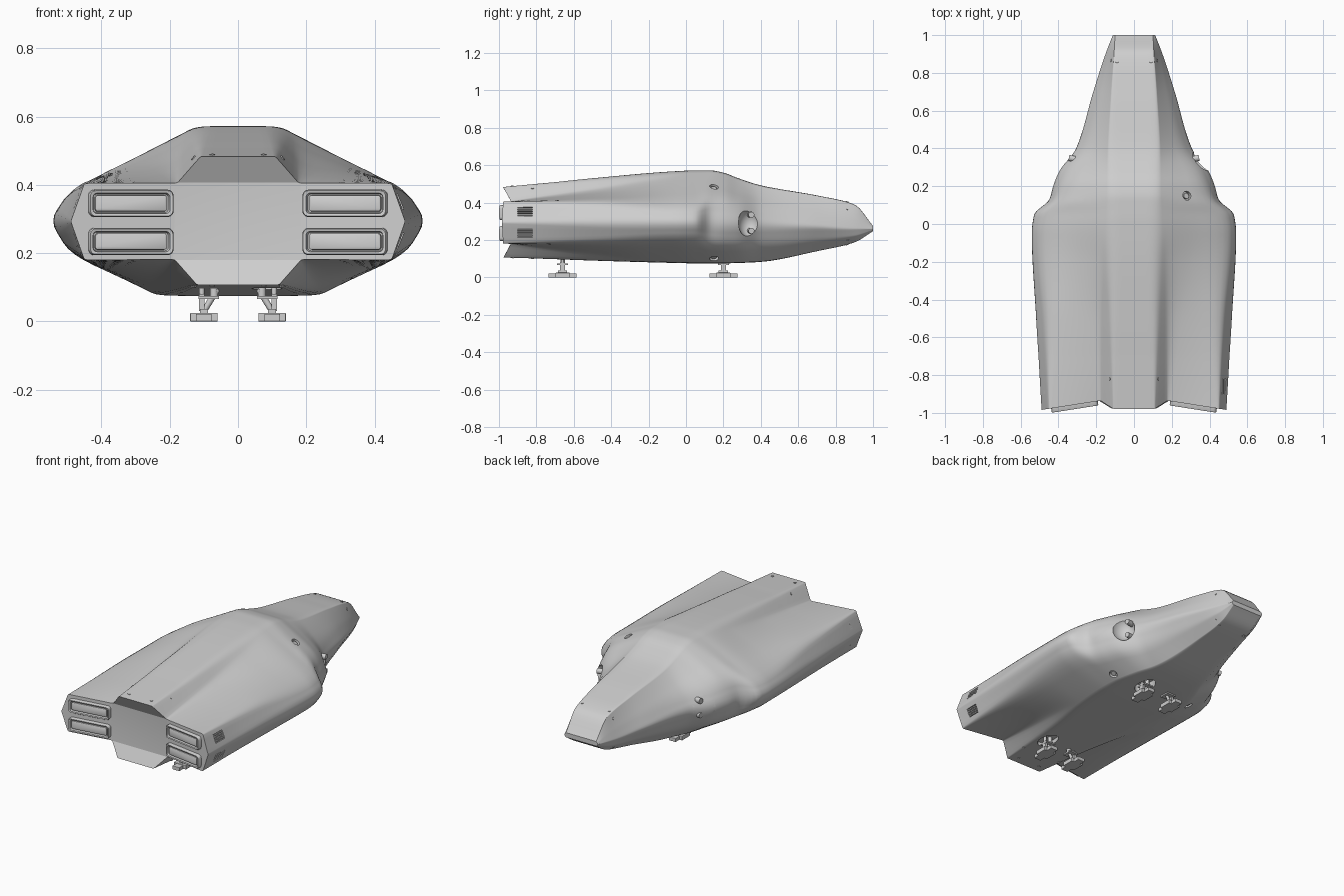
import bpy, bmesh, math
from mathutils import Vector, Matrix
from mathutils.bvhtree import BVHTree

if "Cube" in bpy.data.objects:
    bpy.data.objects.remove(bpy.data.objects["Cube"])


def material(name, c):
    m = bpy.data.materials.new(name)
    m.diffuse_color = (c, c, c, 1)
    m.use_nodes = True
    m.node_tree.nodes["Principled BSDF"].inputs["Base Color"].default_value = m.diffuse_color
    return m


GREY = material("hull grey", 0.62)


# ---------- helpers ----------
def box(bm, loc, size, rot=Matrix(), bevel=0.0):
    m = Matrix.Translation(loc) @ rot.to_4x4() @ Matrix.Diagonal((*size, 1))
    vs = bmesh.ops.create_cube(bm, size=1, matrix=m)["verts"]
    if bevel:
        es = list({e for v in vs for e in v.link_edges})
        bmesh.ops.bevel(bm, geom=es, offset=bevel, segments=2, affect='EDGES', profile=0.5)


def rod(bm, p, q, r, seg=16):
    p, q = Vector(p), Vector(q)
    m = Matrix.Translation((p + q) / 2) @ (q - p).to_track_quat('Z', 'Y').to_matrix().to_4x4()
    bmesh.ops.create_cone(bm, cap_ends=True, segments=seg, radius1=r, radius2=r,
                          depth=(q - p).length, matrix=m)


def mirror_x(bm):
    geo = bmesh.ops.duplicate(bm, geom=bm.verts[:] + bm.edges[:] + bm.faces[:])["geom"]
    for v in geo:
        if isinstance(v, bmesh.types.BMVert):
            v.co.x *= -1


def finish(name, bm, mirror=True):
    if mirror:
        mirror_x(bm)
    bmesh.ops.recalc_face_normals(bm, faces=bm.faces[:])
    me = bpy.data.meshes.new(name)
    bm.to_mesh(me)
    me.materials.append(GREY)
    ob = bpy.data.objects.new(name, me)
    bpy.context.collection.objects.link(ob)
    return ob


def smooth(ob, deg=32):
    bpy.ops.object.select_all(action='DESELECT')
    ob.select_set(True)
    bpy.context.view_layer.objects.active = ob
    bpy.ops.object.shade_smooth_by_angle(angle=math.radians(deg))


def curve(pts, y):
    """Monotone cubic through (y, value) points."""
    if y <= pts[0][0]:
        return pts[0][1]
    if y >= pts[-1][0]:
        return pts[-1][1]
    s = [(b[1] - a[1]) / (b[0] - a[0]) for a, b in zip(pts, pts[1:])]
    t = [s[0]] + [2 * a * b / (a + b) if a * b > 0 else 0 for a, b in zip(s, s[1:])] + [s[-1]]
    i = next(k for k in range(len(s)) if y <= pts[k + 1][0])
    h = pts[i + 1][0] - pts[i][0]
    u = (y - pts[i][0]) / h
    return ((2*u**3 - 3*u*u + 1) * pts[i][1] + (u**3 - 2*u*u + u) * h * t[i]
            + (3*u*u - 2*u**3) * pts[i + 1][1] + (u**3 - u*u) * h * t[i + 1])


# ---------- hull loft: y, then x,z of top edge, nacelle top, widest, nacelle bottom, belly edge
STATIONS = [
    (-.935, .11, .483, .45, .405, .49, .293, .45, .18, .12, .107),
    (-.5, .118, .53, .465, .41, .525, .293, .465, .182, .17, .09),
    (-.05, .12, .568, .49, .388, .552, .295, .49, .195, .23, .077),
    (.05, .12, .572, .475, .39, .54, .295, .475, .195, .235, .075),
    (.13, .122, .572, .41, .42, .455, .295, .42, .175, .235, .075),
    (.2, .123, .56, .375, .42, .438, .292, .39, .17, .225, .075),
    (.28, .125, .53, .34, .40, .405, .29, .355, .17, .205, .077),
    (.4, .13, .492, .26, .375, .315, .285, .27, .175, .165, .083),
    (.7, .118, .438, .18, .345, .22, .272, .18, .20, .115, .14),
    (.9, .105, .39, .135, .31, .152, .26, .135, .222, .1, .187),
    (1.0, .1, .275, .108, .268, .112, .26, .108, .253, .1, .247)]
COLS = [[(r[0], r[k]) for r in STATIONS] for k in range(1, 11)]
DIP_TOP = [(-.935, .062), (-.5, .048), (-.2, .022), (.03, 0), (1, 0)]
DIP_LOW = [(-.935, .06), (-.5, .022), (-.2, 0), (1, 0)]
ROUND = [(-.935, .05), (-.6, .2), (-.05, .35), (.3, .35), (.7, .22), (1, .1)]
GAP, ARC = 3, 5


def half_section(y):
    c = [curve(k, y) for k in COLS]
    t, n, m, l, b = (Vector(c[i:i + 2]) for i in range(0, 10, 2))
    v = t.lerp(n, .2) - Vector((0, curve(DIP_TOP, y)))
    w = b.lerp(l, .2) + Vector((0, curve(DIP_LOW, y)))
    keys = [Vector((0, t.y)), t, v, n, m, l, w, b, Vector((0, b.y))]
    r = curve(ROUND, y)
    out = [keys[0]]
    for p, k, q in zip(keys, keys[1:], keys[2:]):
        a, e = k.lerp(p, r), k.lerp(q, r)
        out += [out[-1].lerp(a, (j + 1) / (GAP + 1)) for j in range(GAP)]
        out += [a.lerp(k, u).lerp(k.lerp(e, u), u) for u in (j / (ARC - 1) for j in range(ARC))]
    return out + [keys[-1]]


def rear_y(x, z, y):
    """Sweep the stern: nacelles slant back, fins overhang."""
    d = max(0, (abs(x) - .175) / .32) * .05 + max(0, (abs(z - .293) - .113) / .08) * .045
    return y - d * min(1, max(0, (-.7 - y) / .235))


bm = bmesh.new()
rings = []
for i in range(111):
    y = -.935 + 1.935 * i / 110
    h = half_section(y)
    pts = h + [Vector((-p.x, p.y)) for p in h[-2:0:-1]]
    rings.append([bm.verts.new((p.x, rear_y(p.x, p.y, y), p.y)) for p in pts])
L = len(rings[0])
for a, b in zip(rings, rings[1:]):
    for i in range(L):
        bm.faces.new((a[i], a[(i + 1) % L], b[(i + 1) % L], b[i]))
bm.faces.new(rings[-1])
R = rings[0]
va = GAP + ARC + 1 + GAP + ARC // 2               # upper valley corner
wb = 1 + 5 * (GAP + ARC) + GAP + ARC // 2         # lower valley corner
for f in (R[:va + 1] + R[L - va:], [R[va], R[wb], R[L - wb], R[L - va]],
          R[va:wb + 1], R[L - wb:L - va + 1], R[wb:L - wb + 1]):
    bm.faces.new(f)
bmesh.ops.recalc_face_normals(bm, faces=bm.faces[:])
tree = BVHTree.FromBMesh(bm)
hull = finish("hull", bm, mirror=False)


def hit(origin, direction):
    p, n, _, _ = tree.ray_cast(Vector(origin), Vector(direction))
    return p, (n if n.dot(Vector(direction)) < 0 else -n)


# ---------- cutters for recesses ----------
cut = bmesh.new()
ports, vents = [], []
bmesh.ops.create_uvsphere(cut, u_segments=32, v_segments=20, radius=1,
                          matrix=Matrix.Translation((.37, .34, .292)) @ Matrix.Diagonal((.075, .062, .078, 1)))
for z, d in ((1, -1), (-1, 1)):                   # round ports
    p, n = hit((.28, .15, z), (0, 0, d))
    ports.append((p, n))
    rod(cut, p - n * .02, p + n * .03, .024, 24)
for z in (.352, .236):                            # side vents
    p, n = hit((1, -.86, z), (-1, 0, 0))
    rot = Matrix.Rotation(-math.atan2(n.z, n.x), 3, 'Y')
    vents.append((p, rot))
    box(cut, p, (.024, .08, .05), rot)
GEAR = [(.1, -.66), (.1, .2)]
for x, y in GEAR:                                 # gear wells
    m = Matrix.Translation((x - .015, y, .08)) @ Matrix.Diagonal((1, 1.7, 1, 1))
    bmesh.ops.create_cone(cut, cap_ends=True, segments=28, radius1=.045, radius2=.045, depth=.08, matrix=m)
cutter = finish("cutter", cut)
cutter.hide_render = True
mod = hull.modifiers.new("recesses", 'BOOLEAN')
mod.operation, mod.solver, mod.object = 'DIFFERENCE', 'EXACT', cutter
bpy.context.view_layer.update()
dg = bpy.context.evaluated_depsgraph_get()
me = bpy.data.meshes.new_from_object(hull.evaluated_get(dg))
hull.modifiers.clear()
hull.data = me
bpy.data.objects.remove(cutter)
smooth(hull)

# ---------- port rings and nozzles in the recesses ----------
bm = bmesh.new()
for p, n in ports:
    rod(bm, p - n * .025, p - n * .006, .015, 20)
for z in (.335, .249):
    rod(bm, (.29, .34, z), (.345, .35, z), .016, 18)
smooth(finish("side_thrusters", bm))

# ---------- small studs on the skin ----------
bm = bmesh.new()
for x, y in ((.09, .86), (.122, .865), (.075, -.93), (.13, -.82)):
    for z, d in ((1, -1), (-1, 1)):
        p, n = hit((x, y, z), (0, 0, d))
        rod(bm, p - n * .006, p + n * .003, .008, 12)
smooth(finish("skin_studs", bm))

# ---------- vent slats ----------
bm = bmesh.new()
for p, rot in vents:
    for k in range(4):
        box(bm, p + rot @ Vector((-.006, 0, -.018 + .012 * k)), (.01, .08, .006), rot)
finish("vent_slats", bm)


# ---------- engine nozzles ----------
def rounded(w, h, r):
    return [(sx * (w / 2 - r) + r * math.cos(a), sz * (h / 2 - r) + r * math.sin(a))
            for q, (sx, sz) in enumerate(((1, 1), (-1, 1), (-1, -1), (1, -1)))
            for a in (math.pi / 2 * (q + j / 5) for j in range(6))]


bm = bmesh.new()
for z in (.346, .234):
    m = Matrix.Translation((.315, -.957, z)) @ Matrix.Rotation(-.155, 4, 'Z')
    # stepped profile from outer wall to raised inner plate: width, height, radius, depth
    steps = ((.25, .08, .018, .01), (.25, .08, .018, -.018), (.244, .074, .015, -.023),
             (.228, .06, .012, -.021), (.222, .054, .010, -.004), (.214, .048, .008, -.004),
             (.212, .046, .007, -.016), (.204, .040, .006, -.018))
    loops = [[bm.verts.new(m @ Vector((x, d, zz))) for x, zz in rounded(w, h, r)] for w, h, r, d in steps]
    for a, b in zip(loops, loops[1:]):
        for i in range(len(a)):
            j = (i + 1) % len(a)
            bm.faces.new((a[i], a[j], b[j], b[i]))
    bm.faces.new(loops[0])
    bm.faces.new(loops[-1])
smooth(finish("engine_nozzles", bm))

# ---------- landing gear ----------
feet, legs = bmesh.new(), bmesh.new()
for x, y in GEAR:
    box(feet, (x, y, .0125), (.08, .075, .025), bevel=.002)
    box(feet, (x, y, .011), (.046, .15, .022), bevel=.002)
    box(legs, (x, y, .03), (.024, .05, .014))
    rod(legs, (x, y, .03), (x - .04, y, .095), .009, 12)
    box(legs, (x + .006, y, .055), (.016, .028, .05))
    box(legs, (x - .015, y, .07), (.06, .06, .008))
    rod(legs, (x - .03, y, .07), (x - .03, y, .12), .012, 12)
    rod(legs, (x + .006, y, .07), (x + .006, y, .12), .008, 12)
finish("landing_feet", feet)
smooth(finish("landing_legs", legs))
